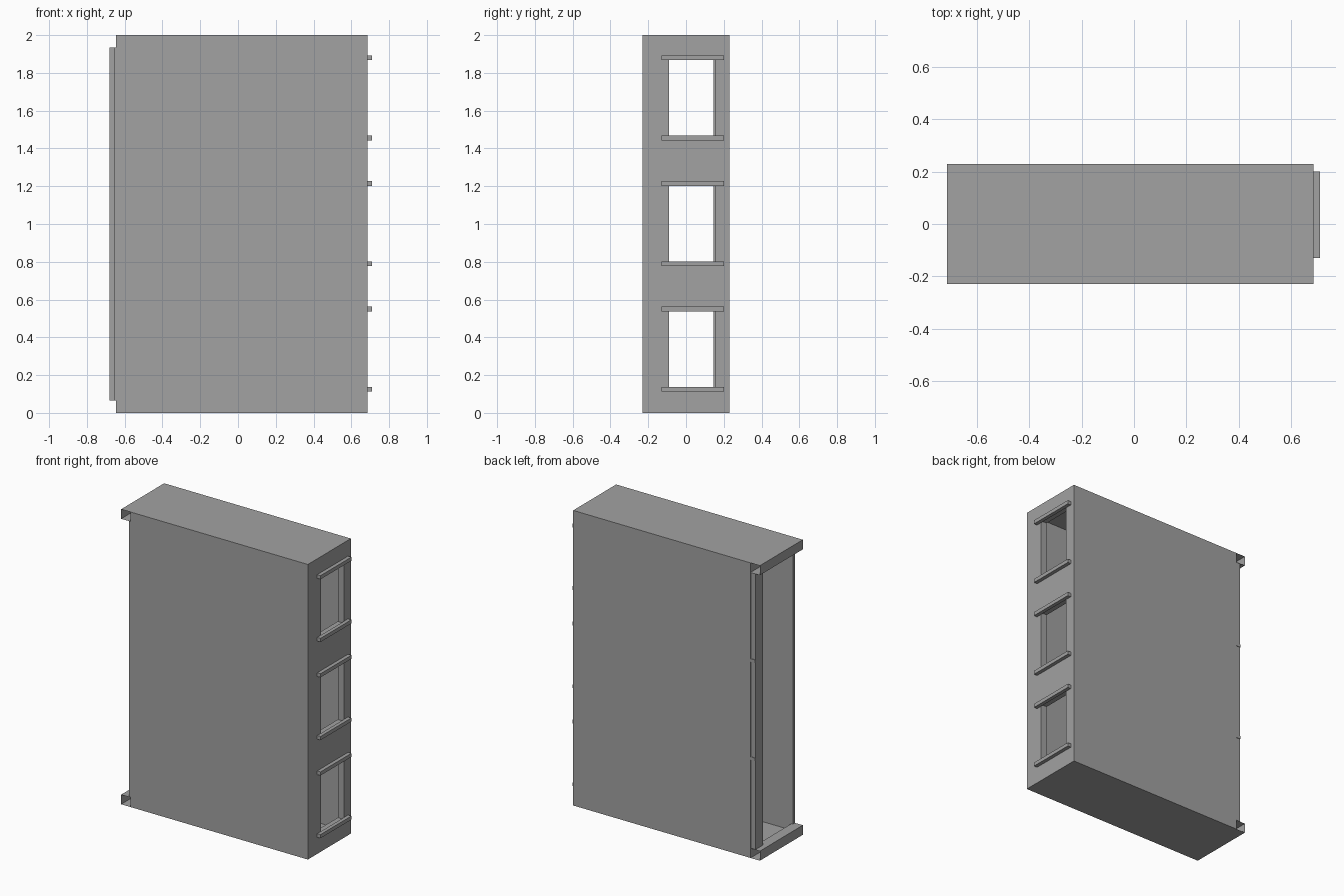
import bpy, bmesh

if "Cube" in bpy.data.objects:
    bpy.data.objects.remove(bpy.data.objects["Cube"])

grey = bpy.data.materials.new("plain_grey")
grey.diffuse_color = (0.36, 0.36, 0.36, 1)
grey.use_nodes = True
grey.node_tree.nodes["Principled BSDF"].inputs["Base Color"].default_value = grey.diffuse_color


def finish(name, bm):
    me = bpy.data.meshes.new(name)
    bm.to_mesh(me)
    bm.free()
    me.materials.append(grey)
    ob = bpy.data.objects.new(name, me)
    bpy.context.collection.objects.link(ob)
    return ob


def box(name, x0, x1, y0, y1, z0, z1):
    bm = bmesh.new()
    bmesh.ops.create_cube(bm, size=1)
    for v in bm.verts:
        v.co = (x1 if v.co.x > 0 else x0, y1 if v.co.y > 0 else y0, z1 if v.co.z > 0 else z0)
    return finish(name, bm)


def tube(name, x0, x1, z0, z1):
    # thin sheet duct running front to back with open ends
    bm = bmesh.new()
    ring = [(x0, z0), (x0, z1), (x1, z1), (x1, z0)]
    front = [bm.verts.new((x, -Y, z)) for x, z in ring]
    back = [bm.verts.new((x, Y, z)) for x, z in ring]
    for i in range(4):
        j = (i + 1) % 4
        bm.faces.new((front[i], front[j], back[j], back[i]))
    bmesh.ops.recalc_face_normals(bm, faces=bm.faces)
    return finish(name, bm)


XL, XR, Y, H = -0.645, 0.685, 0.23, 2.0
T, TW = 0.02, 0.045
WIN = [(0.125 + 0.665 * i, 0.55 + 0.665 * i) for i in range(3)]

# shell: front, back, floor and roof around a hollow core
box("front_wall", XL, XR - TW, -Y, -Y + T, 0, H)
box("back_wall", XL, XR - TW, Y - T, Y, 0, H)
box("floor", XL, XR - TW, -Y + T, Y - T, 0, T)
box("roof", XL, XR - TW, -Y + T, Y - T, H - T, H)

# right wall with three window openings
bm = bmesh.new()
ys = [-Y, -0.09, 0.155, Y]
zs = [0] + [z for w in WIN for z in w] + [H]
grid = [[bm.verts.new((XR, y, z)) for z in zs] for y in ys]
for i in range(3):
    for j in range(len(zs) - 1):
        if i == 1 and j % 2 == 1:
            continue
        bm.faces.new((grid[i][j], grid[i + 1][j], grid[i + 1][j + 1], grid[i][j + 1]))
front_faces = bm.faces[:]
ext = bmesh.ops.extrude_face_region(bm, geom=front_faces, use_keep_orig=True)
for g in ext["geom"]:
    if isinstance(g, bmesh.types.BMVert):
        g.co.x -= TW
bmesh.ops.recalc_face_normals(bm, faces=bm.faces)
bmesh.ops.dissolve_limit(bm, angle_limit=0.01, verts=bm.verts, edges=bm.edges)
finish("window_wall", bm)

# sill below and lintel above each window
for i, (z0, z1) in enumerate(WIN):
    for part, z in (("sill", z0), ("lintel", z1)):
        box(f"window_{part}_{i + 1}", XR, 0.71, -0.13, 0.20, z - 0.0125, z + 0.0125)

# open-ended ducts at the top and bottom of the open left end
tube("lower_duct", -0.715, XL, 0, 0.065)
tube("upper_duct", -0.715, XL, H - 0.065, H)

# edge columns between the ducts
box("back_column", -0.68, XL, 0.145, Y - 0.004, 0.065, H - 0.065)
for i in (1, 2):
    box(f"column_tie_{i}", -0.68, XL, Y - 0.004, Y, 0.665 * i, 0.665 * i + 0.02)
box("front_edge_strip", XL - 0.012, XL, -Y + 0.003, -Y + T, 0.065, H - 0.065)
